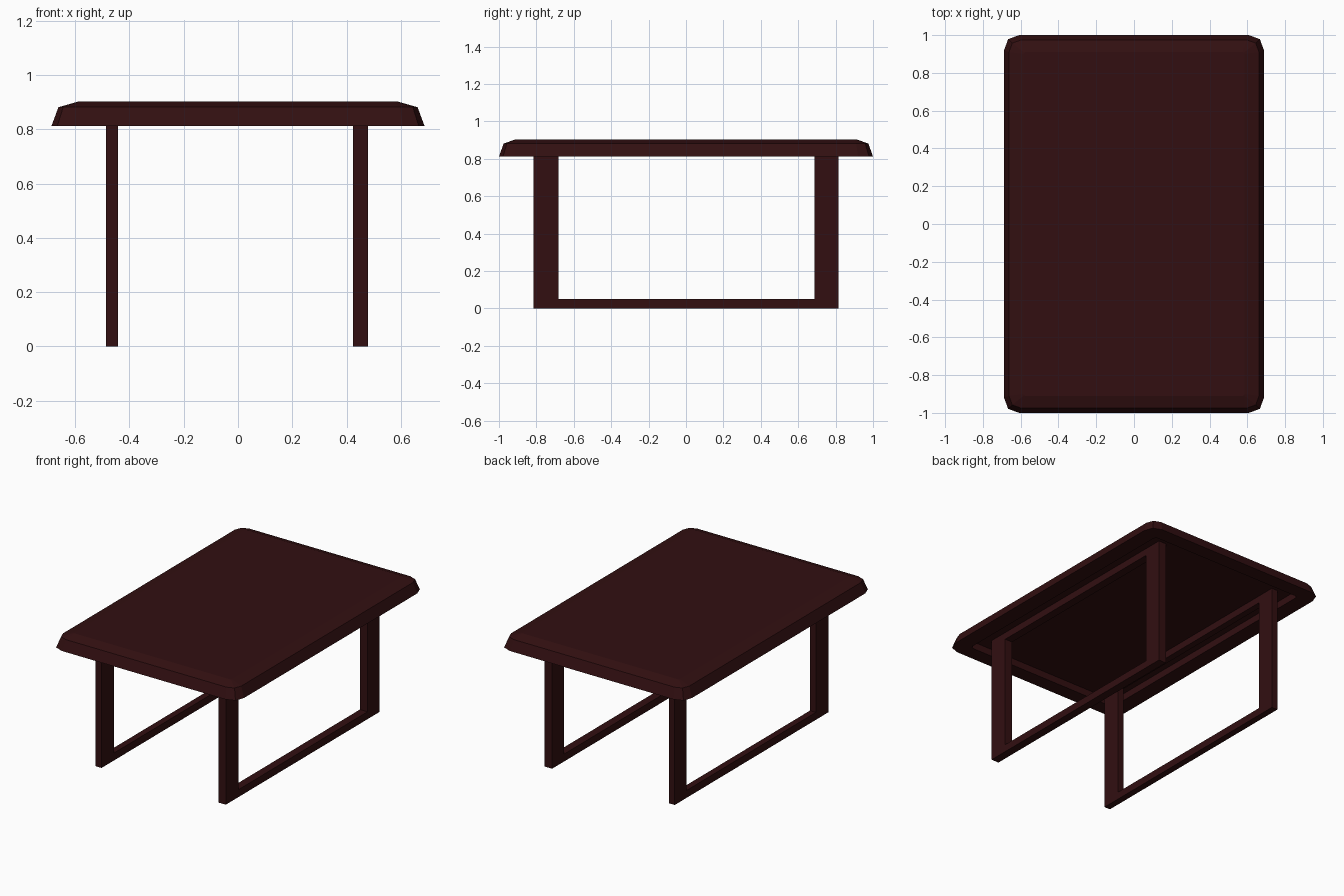
import bpy
import bmesh

cube = bpy.data.objects.get("Cube")
if cube:
    bpy.data.objects.remove(cube, do_unlink=True)

wood = bpy.data.materials.new("dark mahogany")
wood.use_nodes = True
COLOUR = (0.032, 0.0048, 0.0055, 1)
wood.diffuse_color = COLOUR
wood.node_tree.nodes["Principled BSDF"].inputs["Base Color"].default_value = COLOUR


def finish(bm, name):
    bmesh.ops.recalc_face_normals(bm, faces=bm.faces)
    mesh = bpy.data.meshes.new(name)
    bm.to_mesh(mesh)
    bm.free()
    mesh.materials.append(wood)
    obj = bpy.data.objects.new(name, mesh)
    bpy.context.collection.objects.link(obj)
    return obj


def bridge(bm, a, b):
    n = len(a)
    for i in range(n):
        j = (i + 1) % n
        bm.faces.new((a[i], a[j], b[j], b[i]))


def rounded_ring(bm, hx, hy, z, cut):
    """Rectangle outline whose corners are eased with three points."""
    corner = [(hx, hy - cut), (hx - cut * 0.27, hy - cut * 0.27), (hx - cut, hy)]
    ring = []
    for sx, sy in ((1, 1), (-1, 1), (-1, -1), (1, -1)):
        pts = corner if sx * sy > 0 else corner[::-1]
        ring += [bm.verts.new((sx * x, sy * y, z)) for x, y in pts]
    return ring


# Table top: recessed underside, rim, and eased outer edge
bm = bmesh.new()
levels = [(0.58, 0.90, 0.86, 0.02), (0.58, 0.90, 0.812, 0.02),
          (0.688, 1.0, 0.812, 0.08), (0.662, 0.975, 0.882, 0.065),
          (0.585, 0.91, 0.904, 0.01)]
rings = [rounded_ring(bm, *level) for level in levels]
for lower, upper in zip(rings, rings[1:]):
    bridge(bm, lower, upper)
bm.faces.new(rings[0])
bm.faces.new(rings[-1])
finish(bm, "table_top")


# Leg frames: closed rectangular loops, upper rail set in the recess
def leg_frame(name, x0, x1):
    bm = bmesh.new()
    loops = []
    for x in (x0, x1):
        for y0, y1, z0, z1 in ((-0.815, 0.815, 0, 0.86), (-0.682, 0.688, 0.05, 0.812)):
            loops.append([bm.verts.new((x, y, z))
                          for y, z in ((y0, z0), (y1, z0), (y1, z1), (y0, z1))])
    outer_a, inner_a, outer_b, inner_b = loops
    bridge(bm, outer_a, inner_a)
    bridge(bm, outer_b, inner_b)
    bridge(bm, outer_a, outer_b)
    bridge(bm, inner_a, inner_b)
    finish(bm, name)


leg_frame("right_leg_frame", -0.487, -0.443)
leg_frame("left_leg_frame", 0.424, 0.48)
